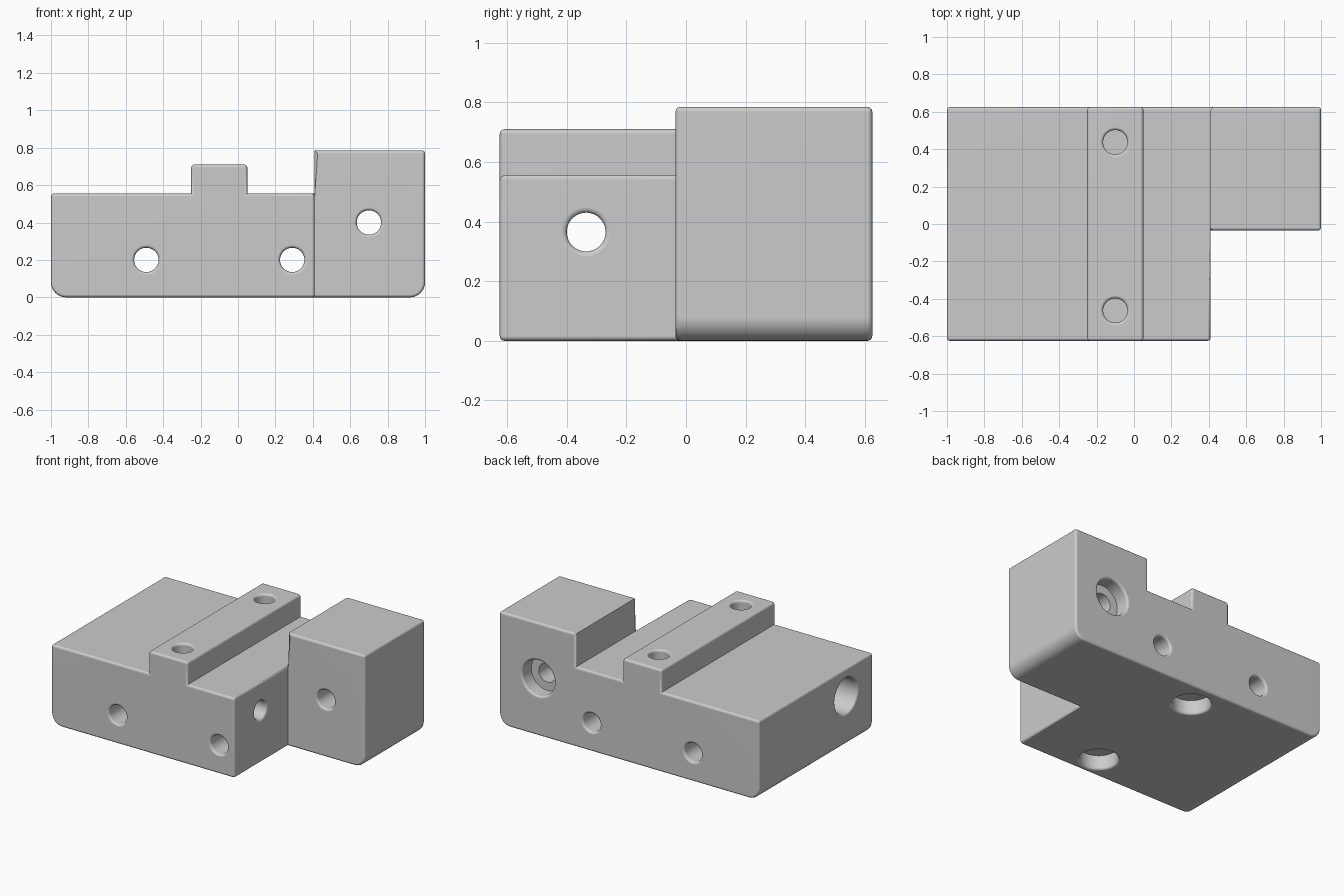
import bpy, bmesh, math
from mathutils import Vector

cube = bpy.data.objects.get("Cube")
if cube:
    bpy.data.objects.remove(cube, do_unlink=True)

LEFT, RIGHT, DEPTH = -1.0, 1.0, 0.625
STEP_X, STEP_Y = 0.41, -0.035
BASE_Z, RAIL_Z, BLOCK_Z = 0.555, 0.71, 0.785
RAIL_L, RAIL_R = -0.25, 0.05
RAIL_MID = (RAIL_L + RAIL_R) / 2
FILLET, CORNER = 0.016, 0.08
HOLE, BORE, BORE_DEPTH = 0.065, 0.123, 0.1


def new_object(name, bm):
    bmesh.ops.recalc_face_normals(bm, faces=bm.faces)
    mesh = bpy.data.meshes.new(name)
    bm.to_mesh(mesh)
    bm.free()
    obj = bpy.data.objects.new(name, mesh)
    bpy.context.collection.objects.link(obj)
    return obj


def prism(name, profile, y0, y1):
    """Extrude an xz profile along y."""
    bm = bmesh.new()
    face = bm.faces.new([bm.verts.new((x, y0, z)) for x, z in profile])
    result = bmesh.ops.extrude_face_region(bm, geom=[face])
    moved = [v for v in result["geom"] if isinstance(v, bmesh.types.BMVert)]
    bmesh.ops.translate(bm, verts=moved, vec=(0, y1 - y0, 0))
    return new_object(name, bm)


def arc(cx, cz, r, start, steps=8):
    """Quarter arc, counter-clockwise from the start angle."""
    angles = [start + math.pi / 2 * i / steps for i in range(steps + 1)]
    return [(cx + r * math.cos(a), cz + r * math.sin(a)) for a in angles]


def cut(obj, cutter):
    mod = obj.modifiers.new("cut", "BOOLEAN")
    mod.operation, mod.solver, mod.object = "DIFFERENCE", "EXACT", cutter
    bpy.context.view_layer.objects.active = obj
    bpy.ops.object.modifier_apply(modifier=mod.name)
    bpy.data.objects.remove(cutter, do_unlink=True)


def drill(obj, start, direction, length, r, open_start=True, open_end=True):
    """Cut a round hole; open ends get a rounded rim."""
    rim = [(r + FILLET * (1 - math.sin(a)), FILLET * (1 - math.cos(a)))
           for a in (math.pi / 2 * i / 4 for i in range(5))]
    rim = [(r + FILLET, -0.1)] + rim
    profile = rim if open_start else [(r, 0)]
    if open_end:
        profile = profile + [(rad, length - t) for rad, t in reversed(rim)]
    else:
        profile = profile + [(r, length)]
    bm = bmesh.new()
    turn = Vector(direction).to_track_quat("Z", "Y")
    n = 48
    rings = []
    for rad, t in profile:
        ring = []
        for i in range(n):
            a = 2 * math.pi * i / n
            p = Vector((rad * math.cos(a), rad * math.sin(a), t))
            ring.append(bm.verts.new(Vector(start) + turn @ p))
        rings.append(ring)
    for a, b in zip(rings, rings[1:]):
        for i in range(n):
            j = (i + 1) % n
            bm.faces.new((a[i], a[j], b[j], b[i]))
    bm.faces.new(rings[0])
    bm.faces.new(rings[-1])
    cut(obj, new_object("drill_cutter", bm))


# Stepped body with rail and tall block, rounded lower corners
outline = arc(LEFT + CORNER, CORNER, CORNER, math.pi)
outline += arc(RIGHT - CORNER, CORNER, CORNER, 1.5 * math.pi)
outline += [(RIGHT, BLOCK_Z), (STEP_X, BLOCK_Z), (STEP_X, BASE_Z),
            (RAIL_R, BASE_Z), (RAIL_R, RAIL_Z), (RAIL_L, RAIL_Z),
            (RAIL_L, BASE_Z), (LEFT, BASE_Z)]
body = prism("mounting_block", outline, -DEPTH, DEPTH)

# Notch in front of the tall block
notch = [(STEP_X, -1), (2, -1), (2, 2), (STEP_X, 2)]
cut(body, prism("notch_cutter", notch, -2, STEP_Y))

# Small fillets on the outer edges; the tall block's inner top edge stays sharp
bm = bmesh.new()
bm.from_mesh(body.data)
bmesh.ops.remove_doubles(bm, verts=bm.verts, dist=0.0001)
bmesh.ops.dissolve_limit(bm, angle_limit=0.01, verts=bm.verts, edges=bm.edges)


def is_sharp_step(edge):
    return all(abs(v.co.x - STEP_X) < 0.001 and v.co.z > RAIL_Z for v in edge.verts)


edges = [e for e in bm.edges if e.is_manifold and e.is_convex
         and e.calc_face_angle() > 0.7 and not is_sharp_step(e)]
bmesh.ops.bevel(bm, geom=edges, offset=FILLET, offset_type="OFFSET", segments=3,
                profile=0.5, affect="EDGES", clamp_overlap=False)
bm.to_mesh(body.data)
bm.free()

# Two plain holes from front to back
for x in (-0.49, 0.29):
    drill(body, (x, -DEPTH, 0.2), (0, 1, 0), 2 * DEPTH, HOLE)

# Counterbored hole through the tall block
block_hole = 0.7, 0.4
drill(body, (block_hole[0], DEPTH, block_hole[1]), (0, -1, 0), BORE_DEPTH, BORE, True, False)
drill(body, (block_hole[0], DEPTH - BORE_DEPTH / 2, block_hole[1]), (0, -1, 0),
      DEPTH - BORE_DEPTH / 2 - STEP_Y, HOLE, False, True)

# Counterbored cross hole
side_depth = 0.16
drill(body, (LEFT, -0.335, 0.365), (1, 0, 0), side_depth, BORE, True, False)
drill(body, (LEFT + side_depth / 2, -0.335, 0.365), (1, 0, 0),
      STEP_X - LEFT - side_depth / 2, HOLE, False, True)

# Rail holes with pockets underneath, separated by a thin layer
for y in (0.437, -0.463):
    drill(body, (RAIL_MID, y, 0), (0, 0, 1), BORE_DEPTH, BORE, True, False)
    drill(body, (RAIL_MID, y, RAIL_Z), (0, 0, -1), RAIL_Z - BORE_DEPTH - 0.015,
          HOLE, True, False)

# Grey material
grey = bpy.data.materials.new("plain_grey")
grey.use_nodes = True
colour = (0.6, 0.6, 0.6, 1)
grey.diffuse_color = colour
grey.node_tree.nodes["Principled BSDF"].inputs["Base Color"].default_value = colour
body.data.materials.clear()
body.data.materials.append(grey)

# Smooth fillets and bores, flat main faces
bpy.ops.object.select_all(action="DESELECT")
body.select_set(True)
bpy.context.view_layer.objects.active = body
bpy.ops.object.shade_smooth_by_angle(angle=math.radians(35))
normals = body.modifiers.new("weighted_normals", "WEIGHTED_NORMAL")
normals.keep_sharp = True
